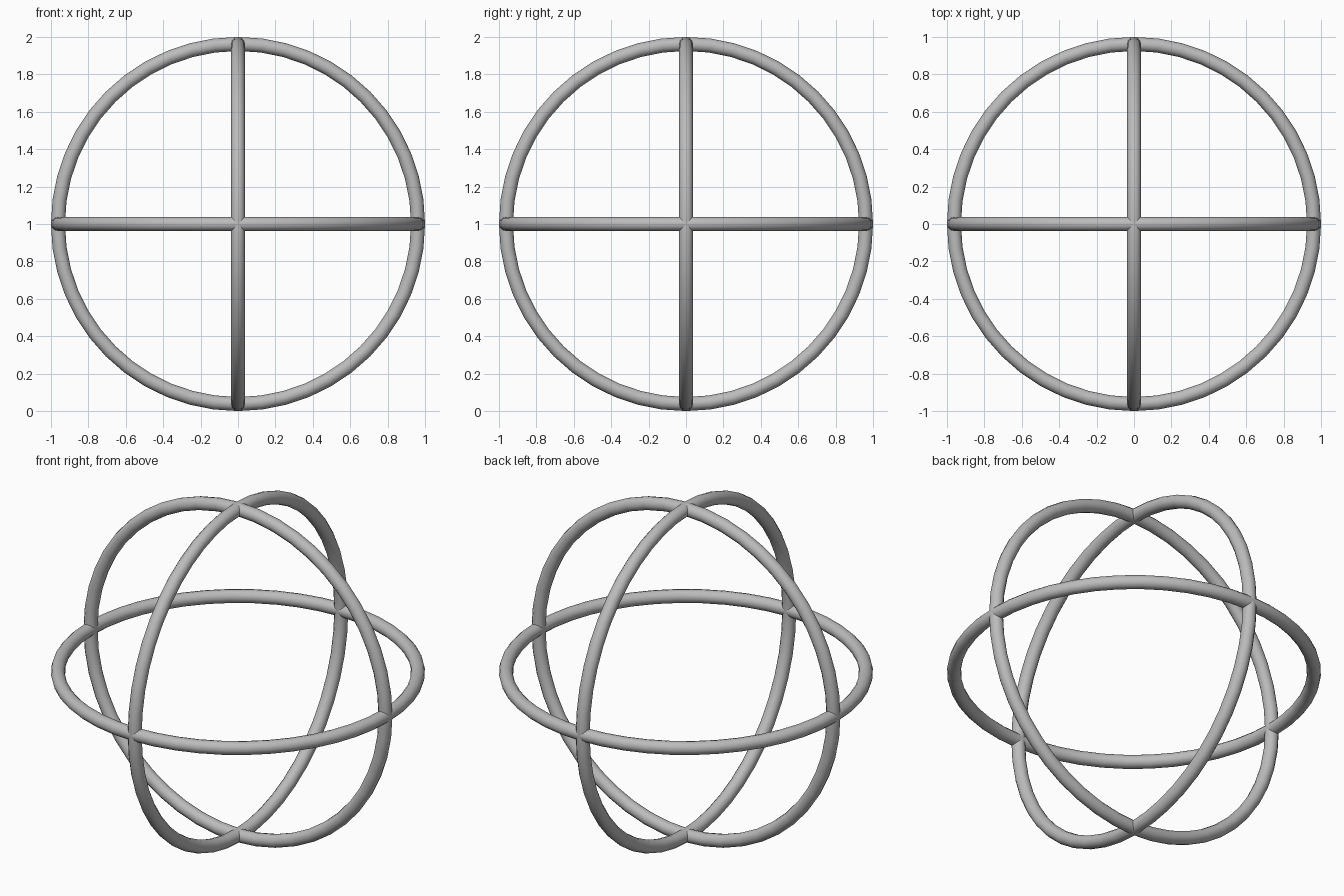
import bpy
from math import pi

cube = bpy.data.objects.get("Cube")
if cube:
    bpy.data.objects.remove(cube, do_unlink=True)

TUBE = 0.0375          # tube radius
RING = 1.0 - TUBE      # ring centreline radius

# Single grey material
grey = bpy.data.materials.new("plain grey")
grey.use_nodes = True
colour = (0.5, 0.5, 0.5, 1.0)
grey.diffuse_color = colour
grey.node_tree.nodes["Principled BSDF"].inputs["Base Color"].default_value = colour


def add_ring(name, rotation):
    bpy.ops.mesh.primitive_torus_add(
        major_radius=RING, minor_radius=TUBE,
        major_segments=48, minor_segments=12,
        location=(0, 0, 1), rotation=rotation)
    ring = bpy.context.object
    ring.name = name
    ring.data.materials.append(grey)
    bpy.ops.object.shade_smooth_by_angle(angle=pi / 4)


# Three mutually perpendicular rings forming an open sphere
add_ring("horizontal_ring", (0, 0, 0))
add_ring("front_facing_ring", (pi / 2, 0, 0))
add_ring("side_facing_ring", (0, pi / 2, 0))
